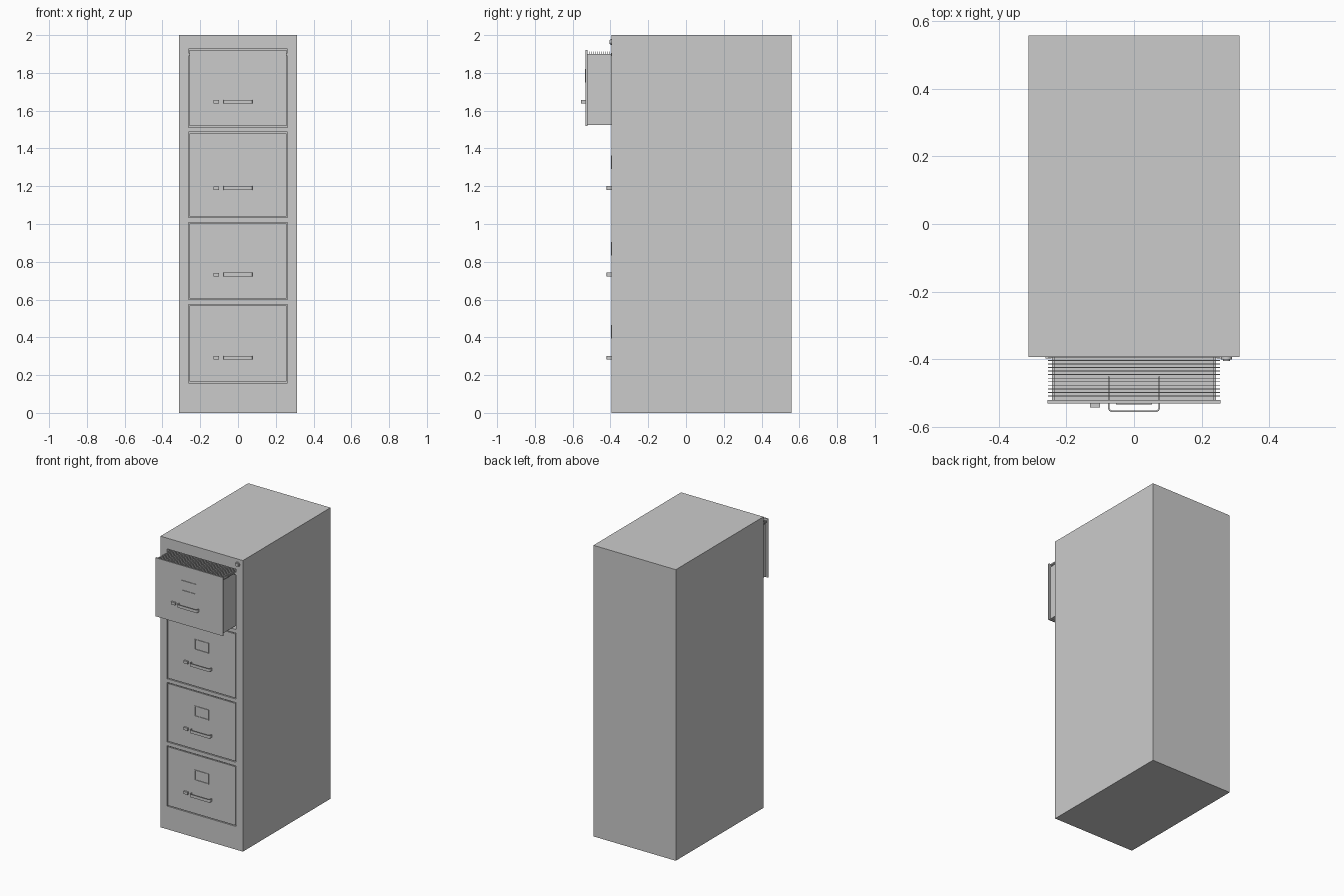
import bpy, bmesh, math, random
from mathutils import Matrix, Vector

if "Cube" in bpy.data.objects:
    bpy.data.objects.remove(bpy.data.objects["Cube"])

random.seed(3)
FRONT = -0.394      # cabinet face
PULL = 0.137        # how far the top drawer is open


def finish(bm, name):
    bmesh.ops.recalc_face_normals(bm, faces=bm.faces)
    me = bpy.data.meshes.new(name)
    bm.to_mesh(me)
    bm.free()
    ob = bpy.data.objects.new(name, me)
    bpy.context.collection.objects.link(ob)
    return ob


def add_box(bm, x0, x1, y0, y1, z0, z1):
    m = Matrix.Translation(((x0 + x1) / 2, (y0 + y1) / 2, (z0 + z1) / 2)) \
        @ Matrix.Diagonal((x1 - x0, y1 - y0, z1 - z0, 1))
    bmesh.ops.create_cube(bm, size=1, matrix=m)


def boxes(name, *dims):
    bm = bmesh.new()
    for d in dims:
        add_box(bm, *d)
    return finish(bm, name)


def prism(name, pts, z0, z1):
    bm = bmesh.new()
    f = bm.faces.new([bm.verts.new((x, y, z0)) for x, y in pts])
    ext = bmesh.ops.extrude_face_region(bm, geom=[f])
    vs = [g for g in ext["geom"] if isinstance(g, bmesh.types.BMVert)]
    bmesh.ops.translate(bm, verts=vs, vec=(0, 0, z1 - z0))
    return finish(bm, name)


def arch(w, front, back, r):
    # U-shaped path with rounded front corners, left leg to right leg
    pts = [(-w, back)]
    for cx, a0 in ((-w + r, 180), (w - r, 270)):
        for i in range(5):
            a = math.radians(a0 + i * 22.5)
            pts.append((cx + r * math.cos(a), front + r + r * math.sin(a)))
    return pts + [(w, back)]


# drawer openings: bottom, top, handle height
drawers = [(0.159, 0.574, 0.292), (0.600, 1.009, 0.732),
           (1.034, 1.486, 1.190), (1.512, 1.926, 1.647)]

# cabinet shell with drawer openings
cabinet = boxes("cabinet", (-0.313, 0.313, FRONT, 0.558, 0, 2))
cutter = boxes("opening_cutter",
               *[(-0.262, 0.262, FRONT - 0.1, 0.53, a, b) for a, b, _ in drawers])
cutter.hide_render = True
mod = cabinet.modifiers.new("openings", "BOOLEAN")
mod.object = cutter
mod.operation = "DIFFERENCE"
mod.solver = "EXACT"
bpy.context.view_layer.objects.active = cabinet
bpy.ops.object.modifier_apply(modifier=mod.name)
bpy.data.objects.remove(cutter)

# drawer fronts with pull, latch and label holder
for n, (a, b, h) in enumerate(drawers, 1):
    y = FRONT - (PULL if n == 4 else 0)
    boxes(f"drawer_{n}_front", (-0.256, 0.256, y, y + 0.009, a + 0.006, b - 0.006))
    outer = arch(0.077, y - 0.026, y + 0.08, 0.012)
    inner = arch(0.072, y - 0.021, y + 0.08, 0.007)
    prism(f"drawer_{n}_pull", outer + inner[::-1], h - 0.01, h + 0.01)
    boxes(f"drawer_{n}_latch", (-0.131, -0.1, y - 0.012, y + 0.002, h - 0.009, h + 0.009))
    lz = h + 0.137
    f, k = y - 0.004, y + 0.001
    boxes(f"drawer_{n}_label_holder",
          (-0.054, 0.054, f, k, lz - 0.036, lz - 0.031),
          (-0.054, 0.054, f, k, lz + 0.031, lz + 0.036),
          (-0.054, -0.049, f, k, lz - 0.031, lz + 0.031),
          (0.049, 0.054, f, k, lz - 0.031, lz + 0.031))

# tray of the open drawer
y0, y1 = FRONT - PULL + 0.009, 0.36
boxes("open_drawer_tray",
      (-0.243, -0.236, y0, y1, 1.525, 1.9),
      (0.236, 0.243, y0, y1, 1.525, 1.9),
      (-0.236, 0.236, y0, y1, 1.525, 1.531),
      (-0.236, 0.236, y1 - 0.006, y1, 1.531, 1.9))

# slide rails fixed in the cabinet
boxes("drawer_slides", *[(min(s * 0.245, s * 0.262), max(s * 0.245, s * 0.262),
                          FRONT - 0.004, 0.5, 1.89, 1.905) for s in (-1, 1)])

# hanging files: thin sheet plus hook bar resting on the tray sides
sheets, bars = [], []
y = y0 + 0.012
while y < y1 - 0.02:
    top = 1.895 + random.uniform(-0.006, 0.008)
    sheets.append((-0.23, 0.23, y, y + 0.0015, 1.56, top))
    bars.append((-0.254, 0.254, y - 0.0005, y + 0.002, 1.897, 1.912))
    y += 0.0105
boxes("file_folders", *sheets)
boxes("file_hanger_bars", *bars)

# lock: collar and barrel
for name, r, d in (("lock_collar", 0.016, 0.007), ("lock_barrel", 0.011, 0.012)):
    bm = bmesh.new()
    bmesh.ops.create_cone(bm, cap_ends=True, segments=24, radius1=r, radius2=r, depth=d,
                          matrix=Matrix.Translation((0.274, FRONT - d / 2, 1.964))
                          @ Matrix.Rotation(math.pi / 2, 4, "X"))
    ob = finish(bm, name)
    bpy.ops.object.select_all(action="DESELECT")
    ob.select_set(True)
    bpy.context.view_layer.objects.active = ob
    bpy.ops.object.shade_smooth_by_angle()
